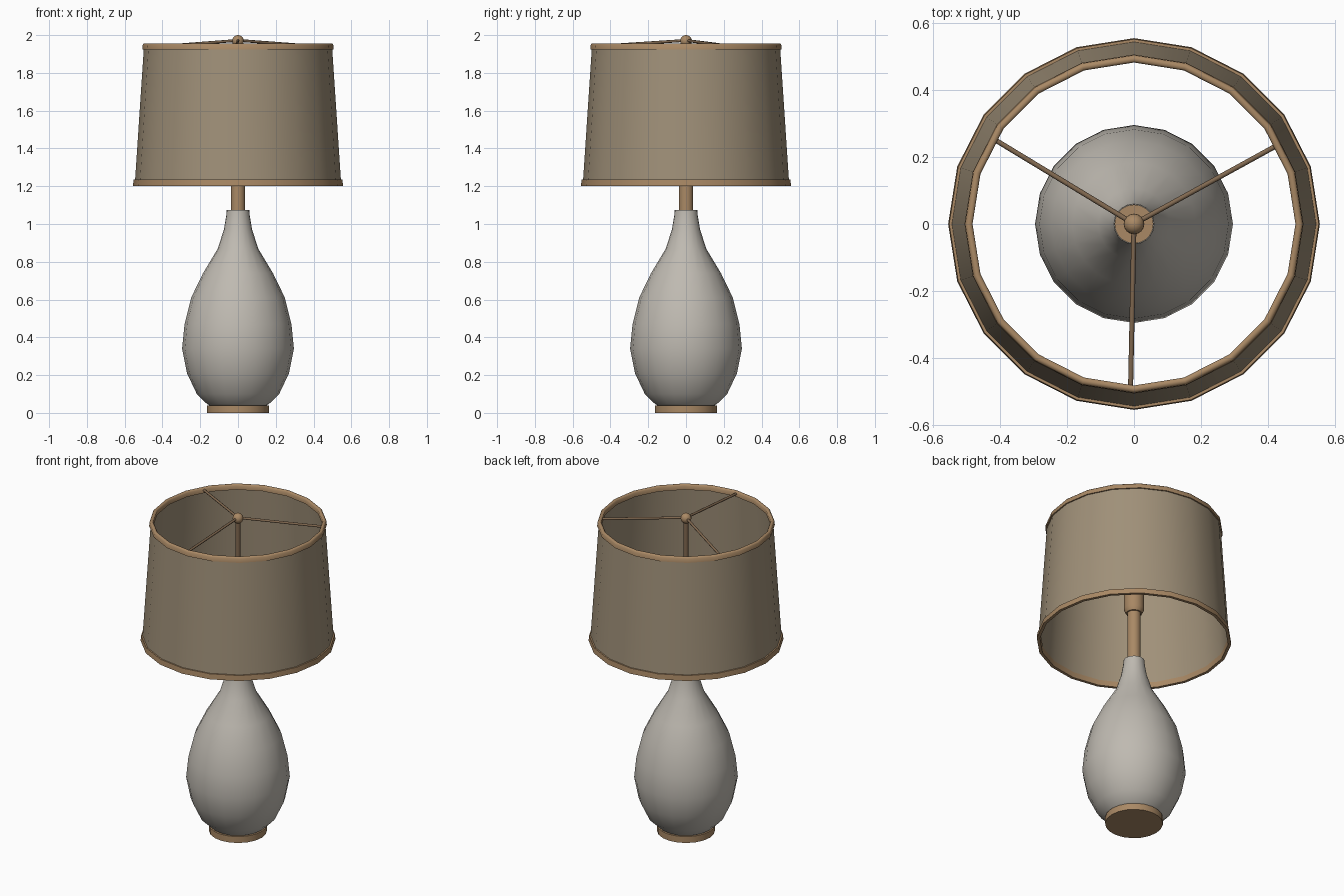
import bpy, bmesh, math
from mathutils import Vector

if "Cube" in bpy.data.objects:
    bpy.data.objects.remove(bpy.data.objects["Cube"])

SIDES = 20


def material(name, rgb):
    m = bpy.data.materials.new(name)
    m.diffuse_color = (*rgb, 1)
    m.use_nodes = True
    m.node_tree.nodes["Principled BSDF"].inputs["Base Color"].default_value = m.diffuse_color
    return m


BRASS = material("aged_brass", (0.40, 0.25, 0.13))
FABRIC = material("shade_fabric", (0.35, 0.28, 0.19))
GLAZE = material("grey_glaze", (0.52, 0.49, 0.44))
DARK = material("dark_brass", (0.22, 0.14, 0.08))


def finish(name, bm, mat, angle=40):
    bmesh.ops.recalc_face_normals(bm, faces=bm.faces)
    me = bpy.data.meshes.new(name)
    bm.to_mesh(me)
    bm.free()
    ob = bpy.data.objects.new(name, me)
    bpy.context.collection.objects.link(ob)
    me.materials.append(mat)
    bpy.ops.object.select_all(action='DESELECT')
    ob.select_set(True)
    bpy.context.view_layer.objects.active = ob
    bpy.ops.object.shade_smooth_by_angle(angle=math.radians(angle))
    return ob


def lathe(name, profile, mat, closed=False, sides=SIDES, angle=40):
    """Revolve (radius, z) points; closed joins the last ring to the first,
    otherwise both ends are capped."""
    bm = bmesh.new()
    rings = []
    for r, z in profile:
        rings.append([bm.verts.new((r * math.cos(2 * math.pi * i / sides),
                                    r * math.sin(2 * math.pi * i / sides), z))
                      for i in range(sides)])
    pairs = list(zip(rings, rings[1:]))
    if closed:
        pairs.append((rings[-1], rings[0]))
    else:
        bm.faces.new(rings[0])
        bm.faces.new(rings[-1])
    for a, b in pairs:
        for i in range(sides):
            j = (i + 1) % sides
            bm.faces.new((a[i], a[j], b[j], b[i]))
    return finish(name, bm, mat, angle)


def rod(name, start, end, radius, mat):
    start, end = Vector(start), Vector(end)
    bm = bmesh.new()
    bmesh.ops.create_cone(bm, cap_ends=True, segments=8, radius1=radius,
                          radius2=radius, depth=(end - start).length)
    ob = finish(name, bm, mat, 50)
    ob.location = (start + end) / 2
    ob.rotation_euler = (end - start).to_track_quat('Z', 'Y').to_euler()
    return ob


# Foot and ceramic body
lathe("foot", [(0.165, 0), (0.165, 0.04)], BRASS)
lathe("body", [(0.145, 0.035), (0.165, 0.048), (0.218, 0.10), (0.27, 0.21),
               (0.296, 0.34), (0.283, 0.47), (0.248, 0.61), (0.185, 0.74),
               (0.107, 0.87), (0.075, 0.97), (0.062, 1.045), (0.06, 1.073)], GLAZE)

# Stem, bulb socket and harp rod
lathe("stem", [(0.038, 1.06), (0.038, 1.42)], BRASS)
lathe("socket", [(0.046, 1.385), (0.058, 1.41), (0.058, 1.62)], BRASS)
lathe("harp_rod", [(0.014, 1.60), (0.014, 1.97)], DARK, sides=12)

# Thin tapered shade with trim bands
lathe("shade", [(0.546, 1.215), (0.498, 1.94), (0.490, 1.94), (0.538, 1.215)],
      FABRIC, closed=True)
lathe("bottom_trim", [(0.556, 1.202), (0.553, 1.235), (0.535, 1.235), (0.538, 1.202)],
      BRASS, closed=True)
lathe("top_trim", [(0.507, 1.923), (0.505, 1.948), (0.499, 1.955), (0.489, 1.955),
                   (0.483, 1.948), (0.483, 1.923)], BRASS, closed=True, angle=50)

# Three spider arms and the finial
for k in range(3):
    a = math.radians(28.8 + 120 * k)
    rod(f"spider_arm_{k + 1}", (0, 0, 1.972),
        (0.488 * math.cos(a), 0.488 * math.sin(a), 1.940), 0.0075, DARK)
bm = bmesh.new()
bmesh.ops.create_uvsphere(bm, u_segments=16, v_segments=10, radius=0.031)
finish("finial", bm, BRASS, 60).location = (0, 0, 1.969)
